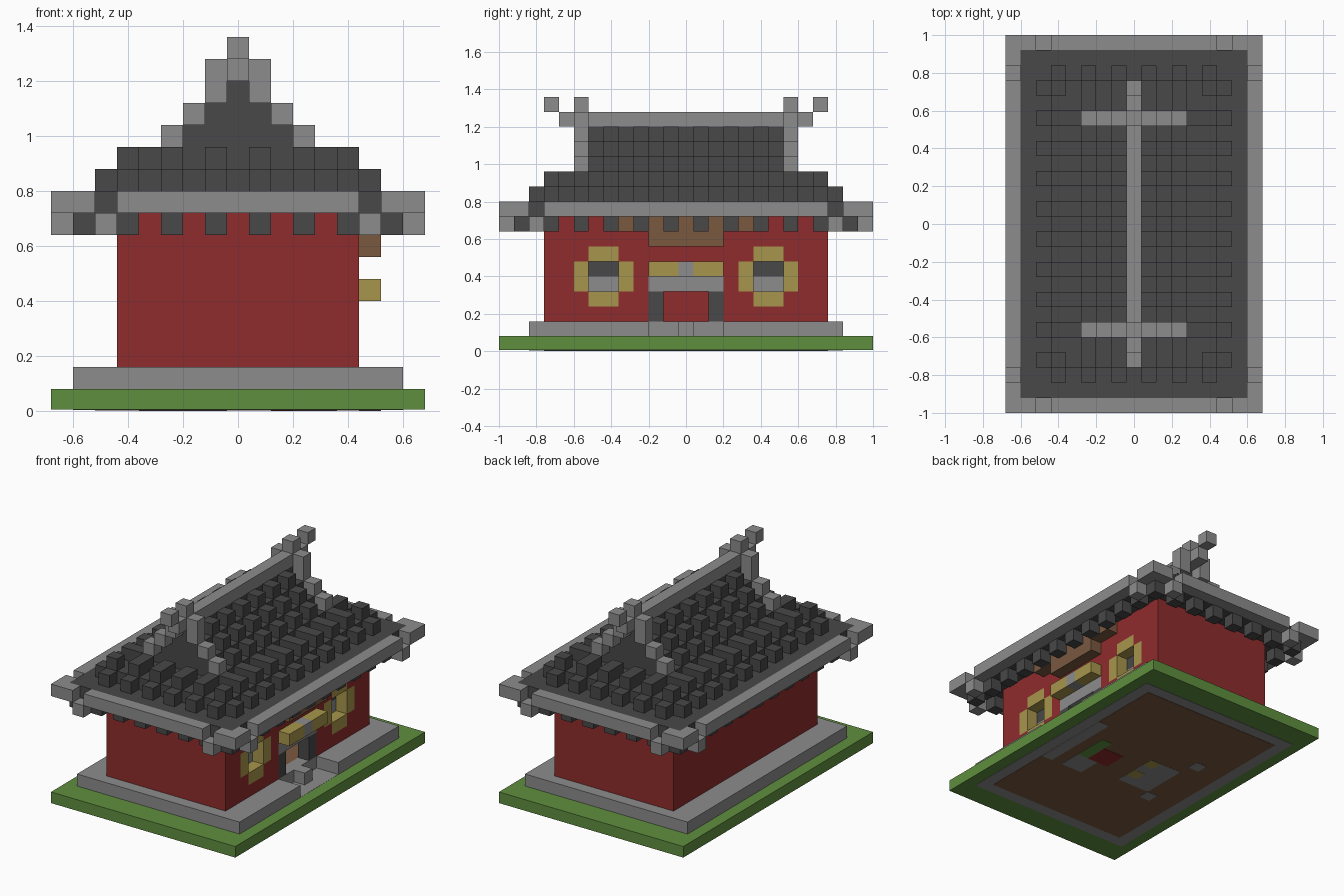
import bpy, bmesh
from itertools import product

cube = bpy.data.objects.get("Cube")
if cube:
    bpy.data.objects.remove(cube, do_unlink=True)

S = 0.08  # edge of one block


def material(name, *rgb):
    m = bpy.data.materials.new(name)
    m.use_nodes = True
    m.diffuse_color = (*rgb, 1)
    bsdf = next(n for n in m.node_tree.nodes if n.type == 'BSDF_PRINCIPLED')
    bsdf.inputs["Base Color"].default_value = (*rgb, 1)
    bsdf.inputs["Roughness"].default_value = 0.9
    return m


STONE = material("stone grey", .262, .262, .262)
TILE = material("dark tile", .065, .065, .065)
RED = material("red plaster", .275, .025, .025)
GREEN = material("grass green", .115, .275, .05)
GOLD = material("dull gold", .39, .305, .073)
WOOD = material("brown wood", .195, .098, .051)


def finish(name, mat, bm):
    bmesh.ops.remove_doubles(bm, verts=bm.verts, dist=1e-5)
    bmesh.ops.recalc_face_normals(bm, faces=bm.faces)
    mesh = bpy.data.meshes.new(name)
    bm.to_mesh(mesh)
    bm.free()
    mesh.materials.append(mat)
    bpy.context.collection.objects.link(bpy.data.objects.new(name, mesh))


def blocks(name, mat, cells):
    """Outer skin of a set of grid blocks."""
    cells = set(cells)
    bm = bmesh.new()
    for c in cells:
        for axis, side in product(range(3), (-1, 1)):
            n = list(c)
            n[axis] += side
            if tuple(n) in cells:
                continue
            corners = []
            for u, v in ((-1, -1), (1, -1), (1, 1), (-1, 1)):
                p = [u, v]
                p.insert(axis, side)
                corners.append(bm.verts.new(((c[0] + p[0] / 2) * S, (c[1] + p[1] / 2) * S,
                                             (c[2] + .5 + p[2] / 2) * S)))
            bm.faces.new(corners)
    finish(name, mat, bm)


def slab(name, mat, i0, i1, j0, j1, z0, z1):
    """Box over an inclusive range of grid columns."""
    bm = bmesh.new()
    bmesh.ops.create_cube(bm, size=1)
    for v in bm.verts:
        v.co.x = (i1 + .5 if v.co.x > 0 else i0 - .5) * S
        v.co.y = (j1 + .5 if v.co.y > 0 else j0 - .5) * S
        v.co.z = z1 if v.co.z > 0 else z0
    finish(name, mat, bm)


def span(n):
    return range(-n, n + 1)


def grid(ni, nj):
    return product(span(ni), span(nj))


# Ground and its layered underside
slab("lawn", GREEN, -8, 8, -12, 12, .006, S)
slab("foundation", STONE, -7, 7, -10, 10, .004, S + .001)
slab("floor_underside", WOOD, -6, 6, -9, 9, .002, .01)
slab("underside_entry", STONE, 6, 6, -3, 3, 0, .01)
slab("underside_lawn_patch", GREEN, 4, 4, -1, 1, 0, .01)
slab("underside_red_patch", RED, 2, 3, -1, 0, 0, .01)
slab("underside_entry_stone", STONE, 3, 4, -3, -2, 0, .01)
slab("underside_altar", STONE, -3, -1, -2, 1, .001, .01)
for s in (-1, 1):
    slab("underside_gold_patch", GOLD, -1, -1, s, s, 0, .01)
    slab("underside_stone_patch", STONE, -4, -4, 3 * s, 3 * s, 0, .01)

# Stone platform with a gap and a step before the door
blocks("platform", STONE, [(i, j, 1) for i, j in grid(7, 10)
                           if not (i > 5 and abs(j) < 3) and not (abs(i) < 5 and abs(j) < 9)])
blocks("door_step", STONE, [(6, 0, 1)])
blocks("hall_floor", WOOD, [(i, j, 1) for i, j in grid(4, 8)])


# Walls with a door and two framed windows on the right side
def window_part(j, k):
    a, b = abs(abs(j) - 5.5), abs(k - 4.5)
    if a < 1 and b < 1:
        return "hole"
    return "frame" if a < 2 and b < 2 and min(a, b) < 1 else None


def in_door(j, k):
    return abs(j) <= 2 and k <= 4


blocks("walls", RED, [(i, j, k) for i, j in grid(5, 9) for k in range(2, 9)
                      if (abs(i) == 5 or abs(j) == 9)
                      and not (i == 5 and (in_door(j, k) or window_part(j, k)))])
blocks("window_frames", GOLD, [(5, j, k) for j in span(9) for k in range(2, 9)
                               if window_part(j, k) == "frame"])
for label, mat, k in (("lower", STONE, 4), ("upper", TILE, 5)):
    blocks("window_" + label + "_panes", mat, [(4, s * j, k) for s in (-1, 1) for j in (5, 6)])
blocks("door_posts", TILE, [(5, s * 2, k) for s in (-1, 1) for k in (2, 3)])
blocks("door_lintel", STONE, [(5, j, 4) for j in span(2)])
blocks("door_canopy", GOLD, [(6, j, 5) for j in span(2) if j])
blocks("canopy_centre", STONE, [(6, 0, 5)])
blocks("eave_beam", WOOD, [(6, j, 8) for j in span(4)] + [(6, j, 7) for j in span(2)])

# Tiled roof: stepped slopes with raised ribs on every second row
STEPS = (9, 9, 10, 10, 11, 12, 13, 14)


def roof_top(i, j):
    side, end = 7 - abs(i), 11 - abs(j)
    if abs(j) >= 7:
        end = min(end, 3)
        d = min(side, end)
        rib = (j % 2 and side <= end) or (i % 2 and end <= side)
        if abs(j) == 7 and side > 3:
            rib = False
    else:
        d, rib = side, j % 2
    return STEPS[d] + (1 if rib and 0 < d < 7 else 0)


blocks("tiled_roof", TILE, [(i, j, k) for i, j in grid(7, 11)
                            for k in range(9, roof_top(i, j) + 1)])
blocks("rafter_ends", TILE, [(i, j, 8) for i, j in grid(7, 11) if i % 2 and j % 2
                             and (abs(i) == 7 or abs(j) == 11)])

# Stone eave border, dipping just before each corner
blocks("eave_border", STONE,
       [(i, j, 8 if (abs(i), abs(j)) in ((6, 12), (8, 10)) else 9)
        for i, j in grid(8, 12) if abs(i) == 8 or abs(j) == 12])

# Gable trims, ridge and upturned ridge tips
for s, label in ((-1, "front"), (1, "back")):
    trim = [(i, 7 * s, 15 - abs(i)) for i in span(4) if i]
    trim += [(i, 7 * s, 15) for i in (-1, 1)] + [(0, 7 * s, 16)]
    blocks(label + "_gable_trim", STONE, trim)
    blocks(label + "_ridge_tip", STONE, [(0, 9 * s, 16)])
blocks("ridge", STONE, [(0, j, 15) for j in span(8)])
